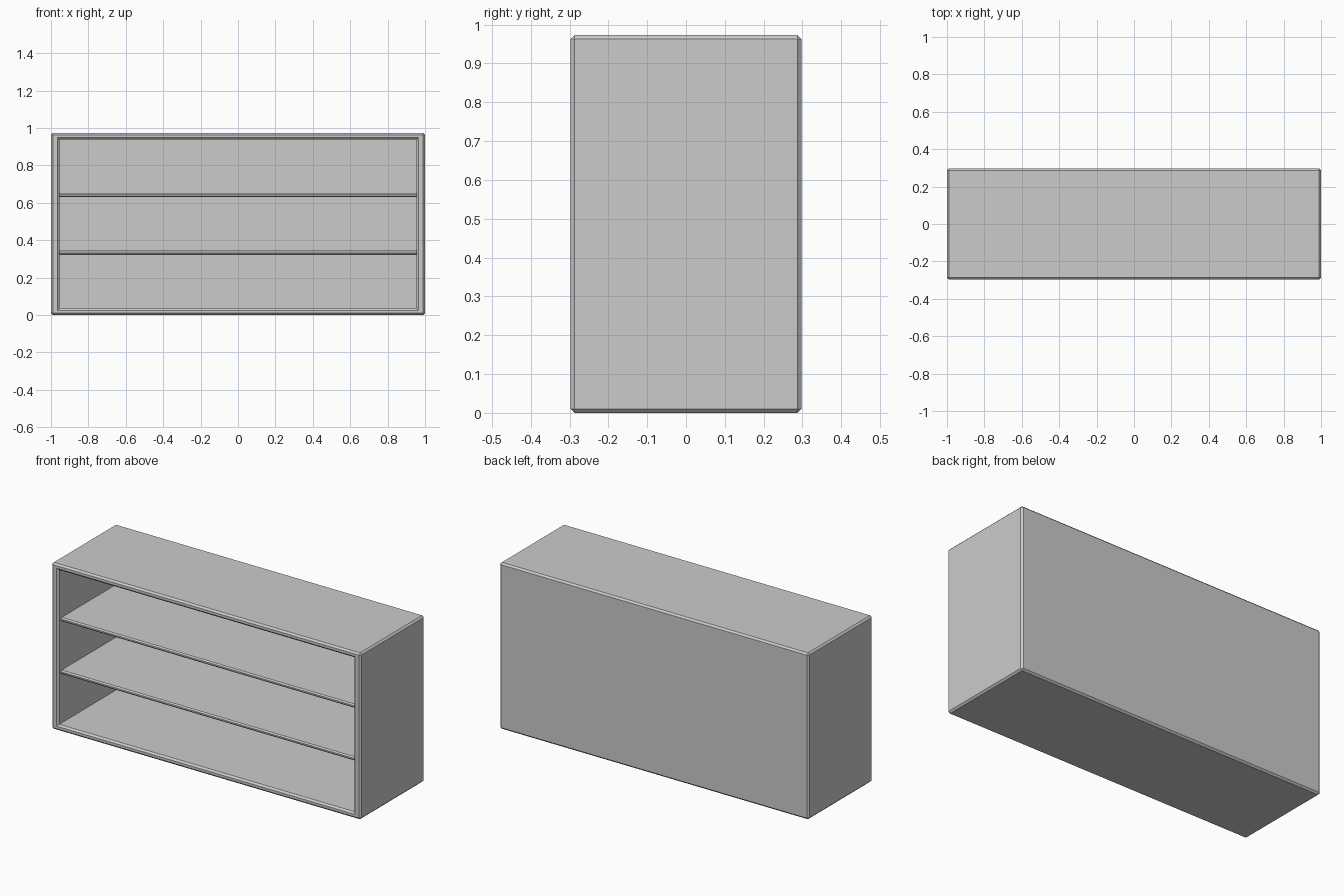
import bpy
import bmesh

cube = bpy.data.objects.get("Cube")
if cube:
    bpy.data.objects.remove(cube, do_unlink=True)

W, D, H = 1.0, 0.297, 0.973   # half width, half depth, height
WALL, CHAMFER = 0.045, 0.01

grey = bpy.data.materials.new("light grey")
grey.use_nodes = True
grey.diffuse_color = (0.6, 0.6, 0.6, 1)
grey.node_tree.nodes["Principled BSDF"].inputs["Base Color"].default_value = (0.6, 0.6, 0.6, 1)


def box_mesh(lo, hi):
    """bmesh box between two opposite corners."""
    bm = bmesh.new()
    bmesh.ops.create_cube(bm, size=1)
    for v in bm.verts:
        v.co = [hi[i] if v.co[i] > 0 else lo[i] for i in range(3)]
    return bm


def finish(bm, name):
    bmesh.ops.recalc_face_normals(bm, faces=bm.faces[:])
    mesh = bpy.data.meshes.new(name)
    bm.to_mesh(mesh)
    bm.free()
    mesh.materials.append(grey)
    obj = bpy.data.objects.new(name, mesh)
    bpy.context.collection.objects.link(obj)
    return obj


def chamfer(bm, edges, width):
    bmesh.ops.bevel(bm, geom=edges, offset=width, segments=1,
                    affect='EDGES', clamp_overlap=True)


# Carcass: inset the front, push it back into a cavity, chamfer outer and rim edges
bm = box_mesh((-W, -D, 0), (W, D, H))
outer = bm.edges[:]
front = min(bm.faces, key=lambda f: f.calc_center_median().y)
bmesh.ops.inset_region(bm, faces=[front], thickness=WALL, use_even_offset=True)
for v in front.verts:
    v.co.z = WALL - CHAMFER if v.co.z < H / 2 else H - WALL + CHAMFER
rim = list(front.edges)
back = bmesh.ops.extrude_discrete_faces(bm, faces=[front])["faces"][0]
for v in back.verts:
    v.co.y = D - WALL
chamfer(bm, [e for e in outer + rim if e.is_valid], CHAMFER)
finish(bm, "cabinet_carcass")

# Two chamfered shelves set slightly behind the opening
for name, bottom, top in (("lower_shelf", 0.322, 0.344), ("upper_shelf", 0.63, 0.652)):
    bm = box_mesh((-W + WALL, -D + 0.025, bottom), (W - WALL, D - WALL, top))
    y_front = min(v.co.y for v in bm.verts)
    edges = [e for e in bm.edges
             if all(v.co.y == y_front for v in e.verts)
             and abs(e.verts[0].co.x - e.verts[1].co.x) > 1]
    chamfer(bm, edges, 0.007)
    finish(bm, name)
